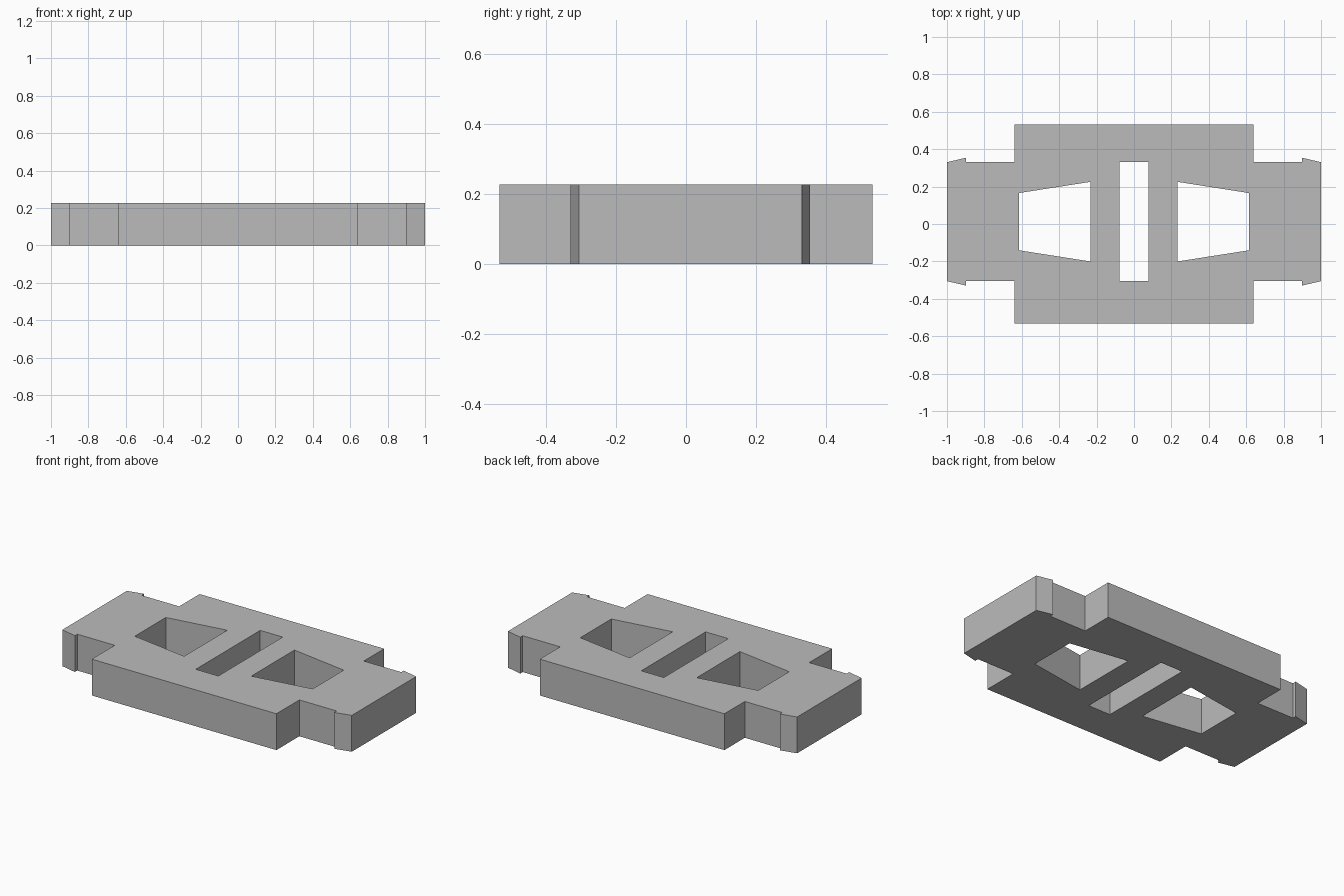
import bpy
import bmesh

if "Cube" in bpy.data.objects:
    bpy.data.objects.remove(bpy.data.objects["Cube"], do_unlink=True)

HEIGHT = 0.227
MID = 0.0125  # centre line of the arms and openings

grey = bpy.data.materials.new("plain grey")
grey.use_nodes = True
colour = (0.5, 0.5, 0.5, 1)
grey.diffuse_color = colour
grey.node_tree.nodes["Principled BSDF"].inputs["Base Color"].default_value = colour


def mirror_x(points):
    return [(-x, y) for x, y in reversed(points)]


def plate(name, loops, height):
    """Fill closed loops (outline plus holes) and extrude upward."""
    bm = bmesh.new()
    edges = []
    for loop in loops:
        verts = [bm.verts.new((x, y, 0)) for x, y in loop]
        edges += [bm.edges.new((a, b)) for a, b in zip(verts, verts[1:] + verts[:1])]
    bmesh.ops.triangle_fill(bm, edges=edges, use_beauty=True)
    grown = bmesh.ops.extrude_face_region(bm, geom=bm.faces[:], use_keep_orig=True)
    top = [v for v in grown["geom"] if isinstance(v, bmesh.types.BMVert)]
    bmesh.ops.translate(bm, verts=top, vec=(0, 0, height))
    bmesh.ops.recalc_face_normals(bm, faces=bm.faces[:])
    mesh = bpy.data.meshes.new(name)
    bm.to_mesh(mesh)
    bm.free()
    mesh.materials.append(grey)
    obj = bpy.data.objects.new(name, mesh)
    bpy.context.collection.objects.link(obj)
    return obj


# Wide body, narrower arms and small barbs at the arm ends
arm, barb = 0.318, 0.342
right_side = [
    (0.638, -0.532), (0.638, MID - arm), (0.897, MID - arm),
    (0.897, MID - barb), (1, MID - arm), (1, MID + arm),
    (0.897, MID + barb), (0.897, MID + arm), (0.638, MID + arm),
    (0.638, 0.532),
]
outline = right_side + mirror_x(right_side)

# Tapered windows on both sides of a narrow central slot
window = [(0.232, MID - 0.213), (0.615, MID - 0.153),
          (0.615, MID + 0.153), (0.232, MID + 0.213)]
slot_side = [(0.078, MID - arm), (0.078, MID + arm)]
slot = slot_side + mirror_x(slot_side)

plate("clip_plate", [outline, window, mirror_x(window), slot], HEIGHT)
